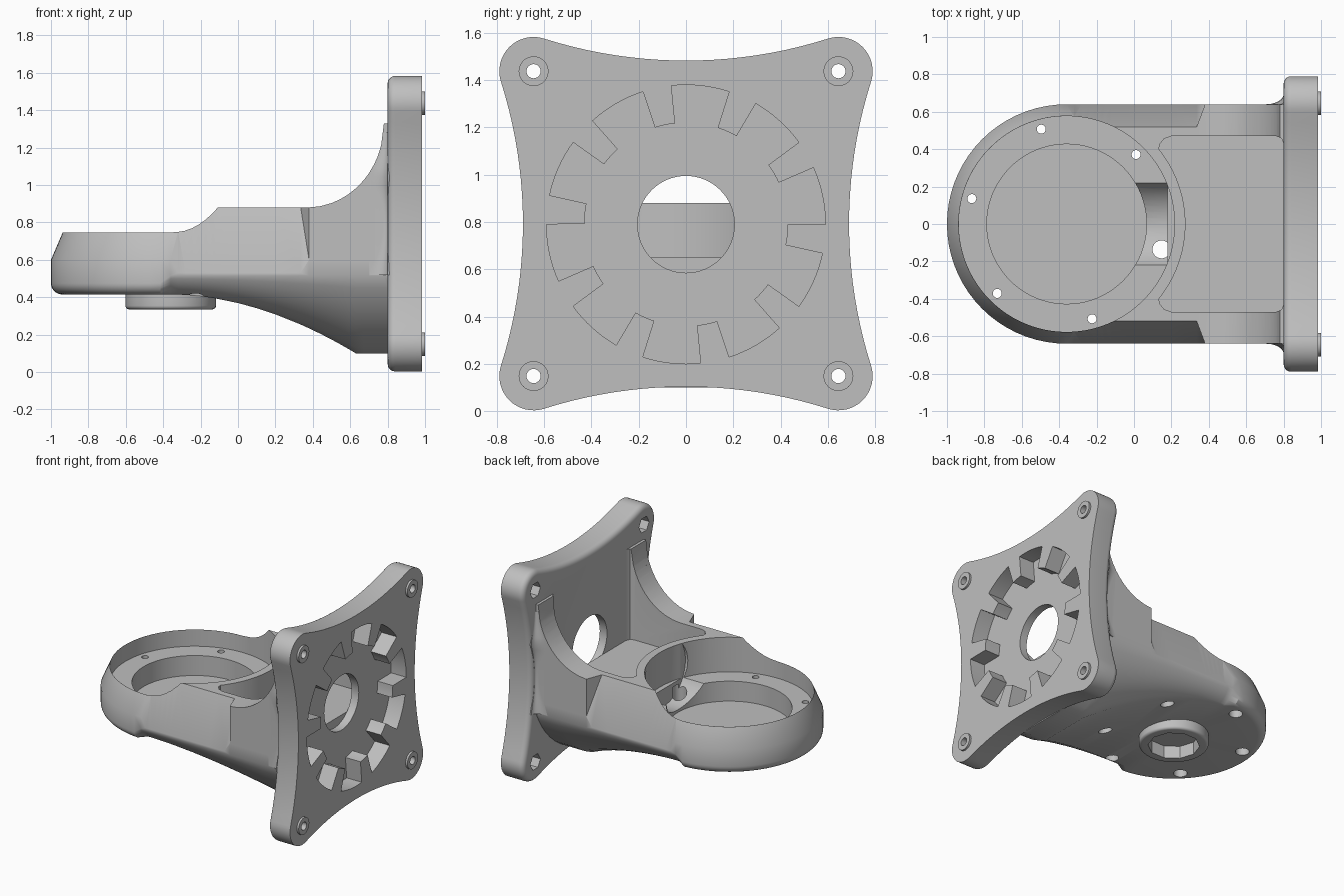
import bpy, bmesh
from math import sin, cos, pi, radians, sqrt

old = bpy.data.objects.get("Cube")
if old:
    bpy.data.objects.remove(old, do_unlink=True)

CX, W, MID = -0.36, 0.64, 0.79      # nose centre, half width, plate centre height

grey = bpy.data.materials.new("grey_metal")
grey.use_nodes = True
grey.diffuse_color = (0.52, 0.52, 0.52, 1)
grey.node_tree.nodes["Principled BSDF"].inputs["Base Color"].default_value = (0.52, 0.52, 0.52, 1)


def finish(name, bm):
    bmesh.ops.recalc_face_normals(bm, faces=bm.faces)
    mesh = bpy.data.meshes.new(name)
    bm.to_mesh(mesh)
    bm.free()
    mesh.materials.append(grey)
    obj = bpy.data.objects.new(name, mesh)
    bpy.context.scene.collection.objects.link(obj)
    return obj


def arc(cx, cy, r, a0, a1, n):
    return [(cx + r * cos(radians(a0 + (a1 - a0) * i / n)),
             cy + r * sin(radians(a0 + (a1 - a0) * i / n))) for i in range(n + 1)]


def circle(cx, cy, r, n=48):
    return arc(cx, cy, r, 0, 360, n)[:-1]


def prism(name, pts, axis, lo, hi, bevel=0):
    """Extrude an outline along x or z; bevel rounds the low end."""
    bm = bmesh.new()
    place = (lambda p, h: (h, p[0], p[1])) if axis == "x" else (lambda p, h: (p[0], p[1], h))
    low = [bm.verts.new(place(p, lo)) for p in pts]
    high = [bm.verts.new(place(p, hi)) for p in pts]
    base = bm.faces.new(low)
    bm.faces.new(high)
    for i in range(len(pts)):
        j = (i + 1) % len(pts)
        bm.faces.new((low[i], low[j], high[j], high[i]))
    bmesh.ops.recalc_face_normals(bm, faces=bm.faces)
    if bevel:
        bmesh.ops.bevel(bm, geom=list(base.edges), offset=bevel, segments=5,
                        profile=0.5, affect='EDGES')
    return finish(name, bm)


def loft(name, rings):
    """Skin open rings into a strip and close the holes that remain."""
    bm = bmesh.new()
    grid = [[bm.verts.new(p) for p in ring] for ring in rings]
    for ra, rb in zip(grid, grid[1:]):
        for k in range(len(ra) - 1):
            bm.faces.new((ra[k], ra[k + 1], rb[k + 1], rb[k]))
    bmesh.ops.remove_doubles(bm, verts=bm.verts, dist=0.0005)
    bmesh.ops.holes_fill(bm, edges=[e for e in bm.edges if e.is_boundary], sides=0)
    bmesh.ops.triangulate(bm, faces=bm.faces)
    return finish(name, bm)


def combine(target, tool, op="DIFFERENCE"):
    mod = target.modifiers.new("combine", 'BOOLEAN')
    mod.operation, mod.object, mod.solver = op, tool, 'EXACT'
    bpy.context.view_layer.update()
    bpy.context.view_layer.objects.active = target
    bpy.ops.object.modifier_apply(modifier=mod.name)
    bpy.data.objects.remove(tool, do_unlink=True)


# Arm cross-section: half profile from the underside centre to the top centre
def section(x, nose=False):
    s = min(max((x - CX) / 0.99, 0), 1)
    b = 0.415 - 0.315 * s ** 1.9
    if x < -0.12:
        top = 0.745 + 0.135 * max((x - CX) / 0.24, 0) ** 1.7
    elif x < 0.375:
        top = 0.88
    else:
        top = 1.33 - 0.45 * sqrt(max(1 - ((min(x, 0.78) - 0.37) / 0.41) ** 2, 0))
    rh = 0.06 if nose else 0.515 - b
    rd = rh if nose else 1.05 * rh
    full = 1 if nose else 0.5       # round nose, flatter chamfer along the sides
    low = []
    for i in range(9):
        t = i / 8
        u = full * sin(t * pi / 2) + (1 - full) * t
        v = full * (1 - cos(t * pi / 2)) + (1 - full) * t
        low.append((W - rd + rd * u, b + rh * v))
    top_w = W - 0.43 * (top - 0.6) if x < 0.36 else W
    ridge = 0.6 if x < -0.34 or x > 0.36 else 0.53
    return [(0, b)] + low + [(W, ridge), (top_w, top), (0, top)]


# Arm: sections swept down one side, round the nose and back up the other
stations = [-0.36, -0.32, -0.28, -0.24, -0.2, -0.16, -0.12, 0, 0.1, 0.2, 0.335, 0.38,
            0.44, 0.5, 0.55, 0.59, 0.63, 0.67, 0.7, 0.73, 0.75, 0.765, 0.78, 0.82]
path = [[(x, d, z) for d, z in section(x)] for x in reversed(stations)]
for i in range(1, 36):
    a = pi / 2 + pi * i / 36
    path.append([(CX + d * cos(a), d * sin(a), z) for d, z in section(-1, True)])
path += [[(x, -d, z) for d, z in section(x)] for x in stations]
bracket = loft("bracket", path)

# Stepped round bowl, cable channel and rear pocket
combine(bracket, prism("bowl_cut", circle(CX, 0, 0.577, 96), "z", 0.62, 1.6))
combine(bracket, prism("well_cut", circle(CX, 0, 0.427, 80), "z", 0.47, 1.0))
combine(bracket, prism("channel_cut", circle(0, 0.74, 0.25), "x", -0.1, 0.18))
side = [(0.84, -0.43), (0.8, -0.43), (0.788, -0.458), (0.76, -0.47),
        (0.2, -0.47), (0.16, -0.455), (0.137, -0.425)]
pocket = side + arc(CX, 0, 0.635, -39, 39, 24) + [(x, -y) for x, y in reversed(side)]
combine(bracket, prism("pocket_cut", pocket, "z", 0.65, 1.6))

# Flared blends where the arm meets the plate, slimmest at the plate's waist
for s in (1, -1):
    rings = []
    for i in range(17):
        z = 0.52 + 0.76 * i / 16
        slope = 0.37 + 0.41 * sqrt(1 - min((1.33 - z) / 0.45, 1) ** 2)
        r = min(0.025 + 0.07 * ((z - MID) / 0.25) ** 2, 0.095, 0.8 - slope)
        curve = [(0.8 - r + r * sin(t * pi / 12), W + 0.57 * r * (1 - cos(t * pi / 12)))
                 for t in range(7)]
        ring = [(0.8 - r, 0.6)] + curve + [(0.81, W + 0.57 * r), (0.81, 0.6), (0.8 - r, 0.6)]
        rings.append([(x, s * y, z) for x, y in ring])
    combine(bracket, loft("flare", rings), "UNION")

# Mounting plate with round corners and hollowed edges
quarter = arc(0.645, 0.645, 0.145, -17.6, 107.6, 16) + arc(0, 2.675, 1.985, -72.4, -107.6, 20)[1:-1]
outline = []
for q in range(4):
    c, s = cos(q * pi / 2), sin(q * pi / 2)
    outline += [(c * u - s * v, MID + 0.003 + s * u + c * v) for u, v in quarter]
combine(bracket, prism("plate", outline, "x", 0.8, 0.985, 0.04), "UNION")

# Splined recess and centre hole
gear = []
for k in range(10):
    mid = 30 + 36 * k
    gear += arc(0, MID, 0.43, mid - 5.8, mid + 5.8, 4) + arc(0, MID, 0.59, mid + 6, mid + 30, 8)
combine(bracket, prism("spline_cut", gear, "x", 0.86, 1.1))
combine(bracket, prism("centre_cut", circle(0, MID, 0.205, 64), "x", 0.8, 1.1))

# Corner bosses with through holes and hexagonal nut pockets
for sy in (-1, 1):
    for sz in (-1, 1):
        y, z = sy * 0.645, MID + 0.003 + sz * 0.645
        combine(bracket, prism("corner_boss", circle(y, z, 0.063, 32), "x", 0.9, 1.0), "UNION")
        combine(bracket, prism("bolt_cut", circle(y, z, 0.03, 24), "x", 0.7, 1.1))
        combine(bracket, prism("nut_cut", circle(y, z, 0.06, 6), "x", 0.7, 0.88))

# Underside boss with a faceted socket
combine(bracket, prism("hub", circle(CX, 0, 0.242, 64), "z", 0.335, 0.45, 0.02), "UNION")
combine(bracket, prism("socket_cut", circle(CX, 0, 0.18, 10), "z", 0.2, 0.43))

# Ring of screw holes with counterbores from below
for k in range(6):
    a = radians(45 + 60 * k)
    x, y = CX + 0.525 * cos(a), 0.525 * sin(a)
    combine(bracket, prism("screw_cut", circle(x, y, 0.024, 20), "z", 0.2, 0.7))
    combine(bracket, prism("counterbore_cut", circle(x, y, 0.048, 28), "z", 0.2, 0.59))

bpy.ops.object.select_all(action='DESELECT')
bracket.select_set(True)
bpy.context.view_layer.objects.active = bracket
bpy.ops.object.shade_smooth_by_angle(angle=radians(30))
